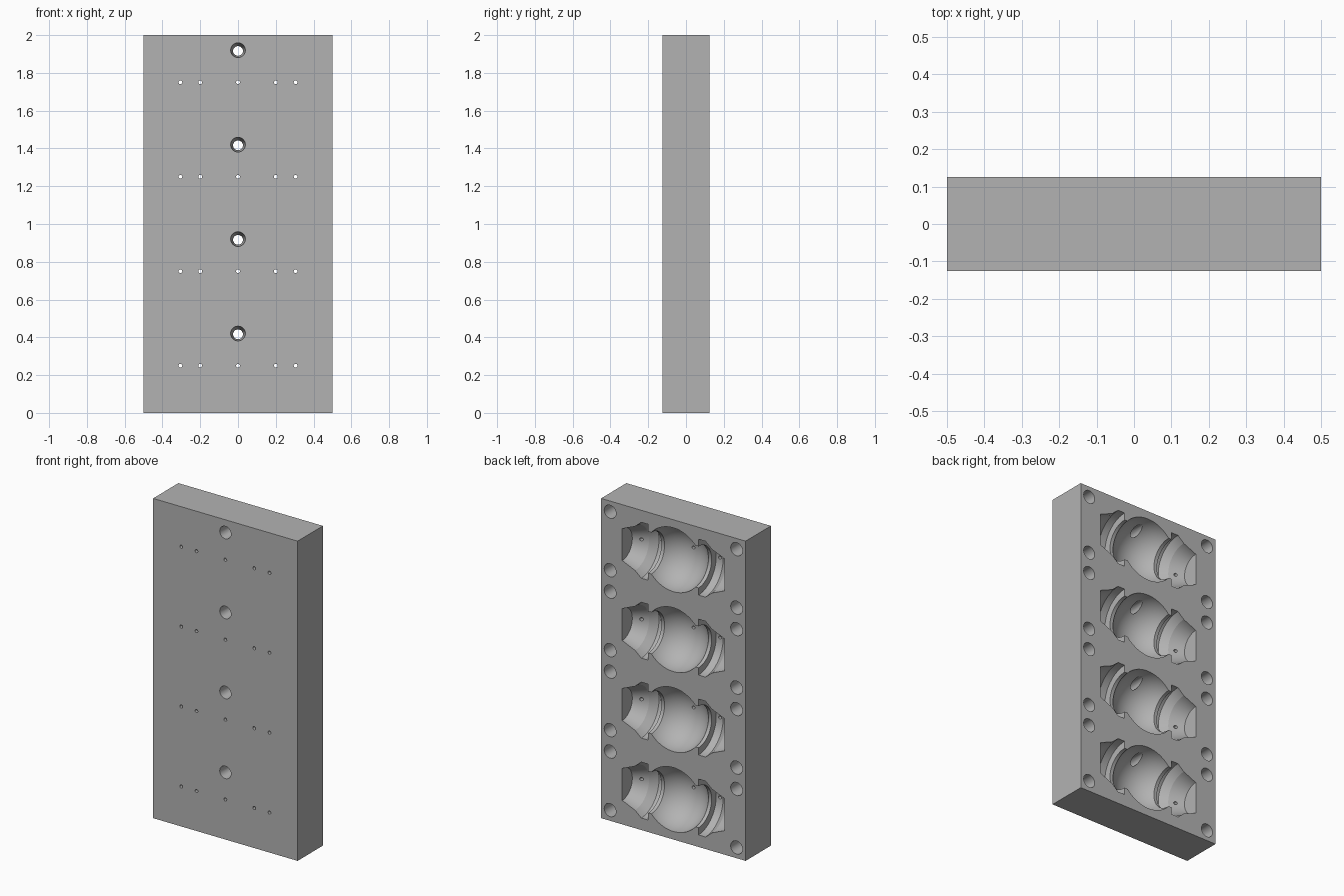
import bpy, bmesh, math
from mathutils import Matrix, Vector

if "Cube" in bpy.data.objects:
    bpy.data.objects.remove(bpy.data.objects["Cube"], do_unlink=True)

WIDTH, DEPTH, HEIGHT = 1.0, 0.25, 2.0
BACK = DEPTH / 2
ROWS = [0.25 + 0.5 * i for i in range(4)]
SEGMENTS = 64

steel = bpy.data.materials.new("plain grey metal")
steel.use_nodes = True
grey = (0.45, 0.45, 0.45, 1)
steel.diffuse_color = grey
steel.node_tree.nodes["Principled BSDF"].inputs["Base Color"].default_value = grey


def to_object(bm, name):
    bmesh.ops.recalc_face_normals(bm, faces=bm.faces[:])
    mesh = bpy.data.meshes.new(name)
    bm.to_mesh(mesh)
    bm.free()
    mesh.materials.append(steel)
    obj = bpy.data.objects.new(name, mesh)
    bpy.context.collection.objects.link(obj)
    return obj


def drill(bm, x, z, y0, y1, r0, r1, sides=32):
    """Closed cone or cylinder along y from y0 (radius r0) to y1 (radius r1)."""
    place = Matrix.Translation((x, (y0 + y1) / 2, z)) @ Matrix.Rotation(-math.pi / 2, 4, 'X')
    bmesh.ops.create_cone(bm, cap_ends=True, segments=sides, radius1=r0, radius2=r1,
                          depth=y1 - y0, matrix=place)


def revolve(bm, profile, z):
    """Closed solid from (x, radius) points turned about the cavity axis."""
    rings = []
    for x, r in profile:
        angles = [math.tau * (i + 0.5) / SEGMENTS for i in range(SEGMENTS)]
        rings.append([bm.verts.new((x, BACK + r * math.cos(a), z + r * math.sin(a)))
                      for a in angles])
    for a, b in zip(rings, rings[1:]):
        for i in range(SEGMENTS):
            j = (i + 1) % SEGMENTS
            bm.faces.new((a[i], a[j], b[j], b[i]))
    bm.faces.new(rings[0])
    bm.faces.new(rings[-1])


# Cavity outline: plug end, flange, neck, ball, then mirrored
ball, neck = 0.2, 0.13
half = [(0.354, 0.1), (0.265, 0.138), (0.222, 0.175), (0.174, 0.175), (0.174, neck)]
start = math.asin(neck / ball)
steps = 24
arc = []
for i in range(steps + 1):
    a = start + (math.pi - 2 * start) * i / steps
    arc.append((ball * math.cos(a), ball * math.sin(a)))
profile = half + arc + [(-x, r) for x, r in reversed(half)]

# Cavities and alignment pin holes, cut from the back
bm = bmesh.new()
for z in ROWS:
    revolve(bm, profile, z)
    for x in (-0.4375, 0.4375):
        for dz in (-0.183, 0.183):
            drill(bm, x, z + dz, BACK - 0.1, BACK + 0.1, 0.041, 0.041)
cavity_cutter = to_object(bm, "cavity_cutter")

# Tapered filling holes and fine vents, cut from the front
bm = bmesh.new()
for z in ROWS:
    drill(bm, 0, z + 0.17, -BACK - 0.01, 0.09, 0.04, 0.02)
    for x in (-0.305, -0.2, 0, 0.2, 0.305):
        drill(bm, x, z, -BACK - 0.05, 0.06, 0.01, 0.01, 16)
hole_cutter = to_object(bm, "hole_cutter")

# Solid plate
bm = bmesh.new()
bmesh.ops.create_cube(bm, size=1)
for v in bm.verts:
    v.co = Vector((v.co.x * WIDTH, v.co.y * DEPTH, (v.co.z + 0.5) * HEIGHT))
plate = to_object(bm, "mould_plate")

for cutter in (cavity_cutter, hole_cutter):
    mod = plate.modifiers.new(cutter.name, 'BOOLEAN')
    mod.operation = 'DIFFERENCE'
    mod.solver = 'EXACT'
    mod.object = cutter

# Bake the cuts and remove the cutters
graph = bpy.context.evaluated_depsgraph_get()
baked = bpy.data.meshes.new_from_object(plate.evaluated_get(graph))
plate.modifiers.clear()
plate.data = baked
for cutter in (cavity_cutter, hole_cutter):
    bpy.data.objects.remove(cutter, do_unlink=True)

bpy.ops.object.select_all(action='DESELECT')
plate.select_set(True)
bpy.context.view_layer.objects.active = plate
bpy.ops.object.shade_smooth_by_angle(angle=math.radians(15))
